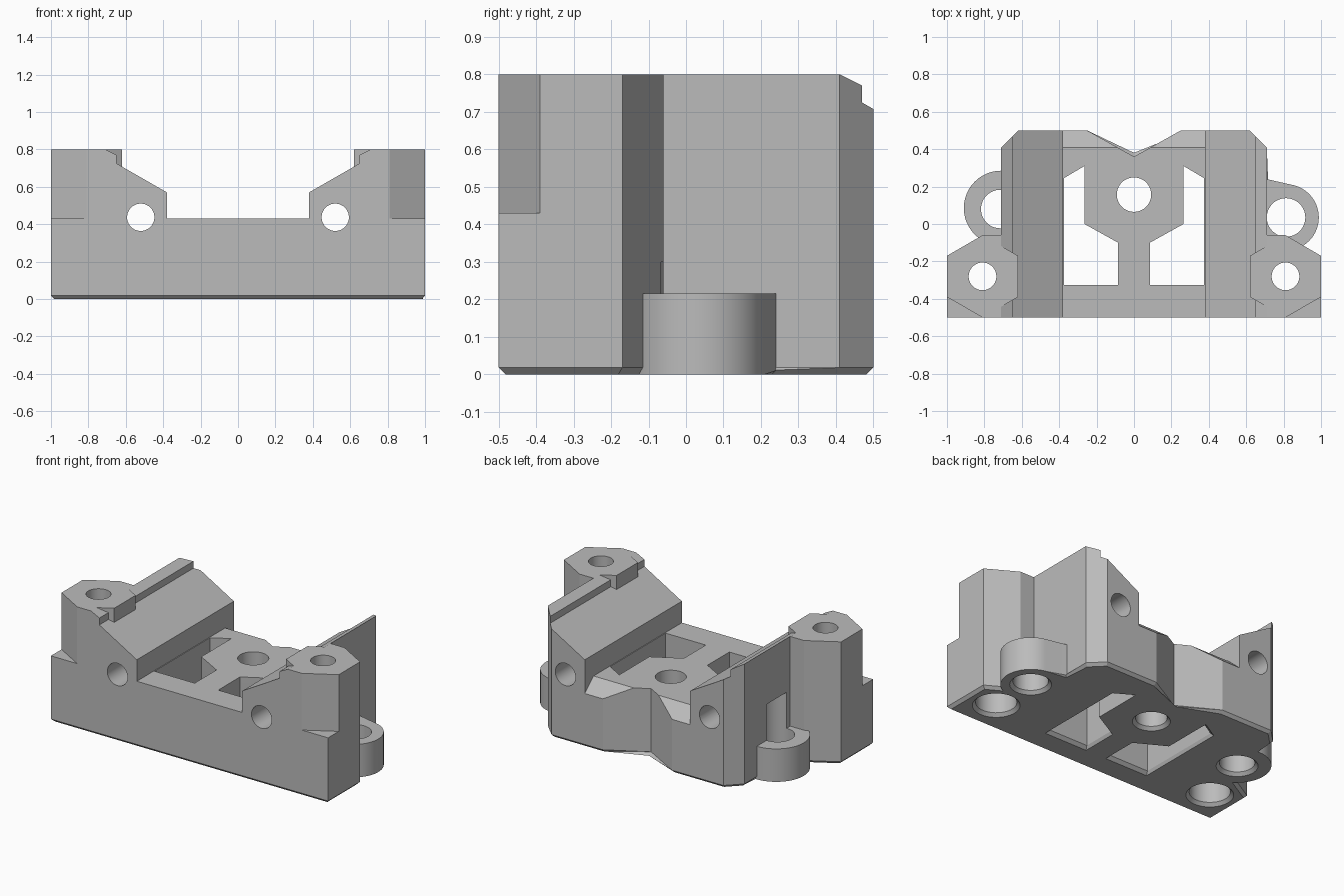
import bpy, bmesh, math
from mathutils import Vector

scene = bpy.context.scene
if "Cube" in bpy.data.objects:
    bpy.data.objects.remove(bpy.data.objects["Cube"], do_unlink=True)

grey = bpy.data.materials.new("plain_grey")
grey.use_nodes = True
colour = (0.5, 0.5, 0.5, 1)
grey.diffuse_color = colour
grey.node_tree.nodes["Principled BSDF"].inputs["Base Color"].default_value = colour


def prism(name, points, low, high, axis="z", chamfer=0, flare=1):
    """Extrude an outline; chamfer or flare its lower end."""
    bm = bmesh.new()
    centre = sum((Vector(p) for p in points), Vector((0, 0))) / len(points)

    def place(p, h):
        return (p[0], p[1], h) if axis == "z" else (p[0], h, p[1])
    ends = []
    for h, scale in ((low, flare), (high, 1)):
        ring = [bm.verts.new(place(centre + (Vector(p) - centre) * scale, h)) for p in points]
        ends.append(ring)
        bm.faces.new(ring)
    for i in range(len(points)):
        j = (i + 1) % len(points)
        bm.faces.new((ends[0][i], ends[0][j], ends[1][j], ends[1][i]))
    if chamfer:
        base = [e for e in bm.edges if all(v in ends[0] for v in e.verts)]
        bmesh.ops.bevel(bm, geom=base, offset=chamfer, segments=1, affect="EDGES")
    bmesh.ops.recalc_face_normals(bm, faces=bm.faces)
    mesh = bpy.data.meshes.new(name)
    bm.to_mesh(mesh)
    bm.free()
    mesh.materials.append(grey)
    obj = bpy.data.objects.new(name, mesh)
    scene.collection.objects.link(obj)
    return obj


def circle(x, y, r, start=0, sweep=360, n=48):
    count = n if sweep == 360 else n + 1
    return [(x + r * math.cos(math.radians(start + sweep * i / n)),
             y + r * math.sin(math.radians(start + sweep * i / n))) for i in range(count)]


def combine(target, tool, operation="DIFFERENCE"):
    tool.hide_render = True
    mod = target.modifiers.new("combine", "BOOLEAN")
    mod.operation, mod.object, mod.solver = operation, tool, "EXACT"
    bpy.context.view_layer.objects.active = target
    bpy.ops.object.modifier_apply(modifier=mod.name)
    bpy.data.objects.remove(tool, do_unlink=True)


def mirrored(points):
    return points + [(-x, y) for x, y in reversed(points)]


def bore(x, y, r, top):
    combine(body, prism("bore", circle(x, y, r), -0.1, top))
    combine(body, prism("bore_rim", circle(x, y, r), -0.001, 0.02, flare=1 + 0.02 / r))


# Main block with notched back and chamfered base
half = [(0.25, 0.5), (0.62, 0.5), (0.71, 0.41), (0.71, -0.06),
        (0.81, -0.06), (1, -0.17), (1, -0.5)]
body = prism("mounting_block", [(0, 0.36)] + mirrored(half), 0, 0.8, chamfer=0.018)

# Wide channel with sloping sides and raised outer ridges
channel = [(0.38, 0.43), (0.38, 0.57), (0.65, 0.725), (0.65, 0.77), (0.91, 0.9)]
combine(body, prism("channel", mirrored(channel), -0.6, 0.6, axis="y"))

# Sloped rear lip of the floor
lip = prism("rear_lip", [(-0.38, 0), (0.38, 0), (0.38, 1), (-0.38, 1)], 0, 1)
for v in lip.data.vertices:
    back, up = v.co.y > 0.5, v.co.z > 0.5
    v.co.y = 0.59 if back else 0.41
    v.co.z = 0.56 if up else (0.27 if back else 0.43)
combine(body, lip)

for s in (-1, 1):
    # Hexagonal screw towers: inner tips, then trimmed outer corners
    tip = [(s * x, y) for x, y in ((0.62, -0.39), (0.62, -0.17), (0.75, -0.095), (0.75, -0.465))]
    combine(body, prism("tower_tip", tip, 0.5, 0.8), "UNION")
    corner = [(s * x, y) for x, y in ((0.81, -0.5), (1.19, -0.28), (1.19, -0.72), (0.81, -0.72))]
    combine(body, prism("corner_trim", corner, 0.43, 1))

    # Floor windows
    window = [(s * x, y) for x, y in ((0.375, -0.325), (0.375, 0.245), (0.265, 0.31),
                                      (0.265, 0), (0.085, -0.1), (0.085, -0.325))]
    combine(body, prism("window", window, -0.1, 0.5))
    combine(body, prism("window_rim", window, -0.001, 0.02, flare=1.07))

    # Long rod holes, front to back
    combine(body, prism("rod_hole", circle(s * 0.52, 0.437, 0.073), -0.7, 0.7, axis="y"))

# Side lugs
right_lug = [(0.6, -0.14)] + circle(0.81, 0.035, 0.178, -90, 170) + [(0.6, 0.265)]
combine(body, prism("right_lug", right_lug, 0, 0.215, chamfer=0.018), "UNION")
combine(body, prism("left_lug", circle(-0.71, 0.085, 0.2), 0, 0.215, chamfer=0.018), "UNION")

# Vertical screw holes
bore(0.813, 0.035, 0.103, 0.3)
bore(-0.715, 0.08, 0.103, 0.45)
bore(0, 0.157, 0.092, 0.6)
for s in (-1, 1):
    bore(s * 0.81, -0.28, 0.12, 0.4)
    combine(body, prism("screw_hole", circle(s * 0.81, -0.28, 0.074), 0.3, 0.9))

bpy.ops.object.select_all(action="DESELECT")
body.select_set(True)
bpy.context.view_layer.objects.active = body
bpy.ops.object.shade_smooth_by_angle(angle=math.radians(20))
